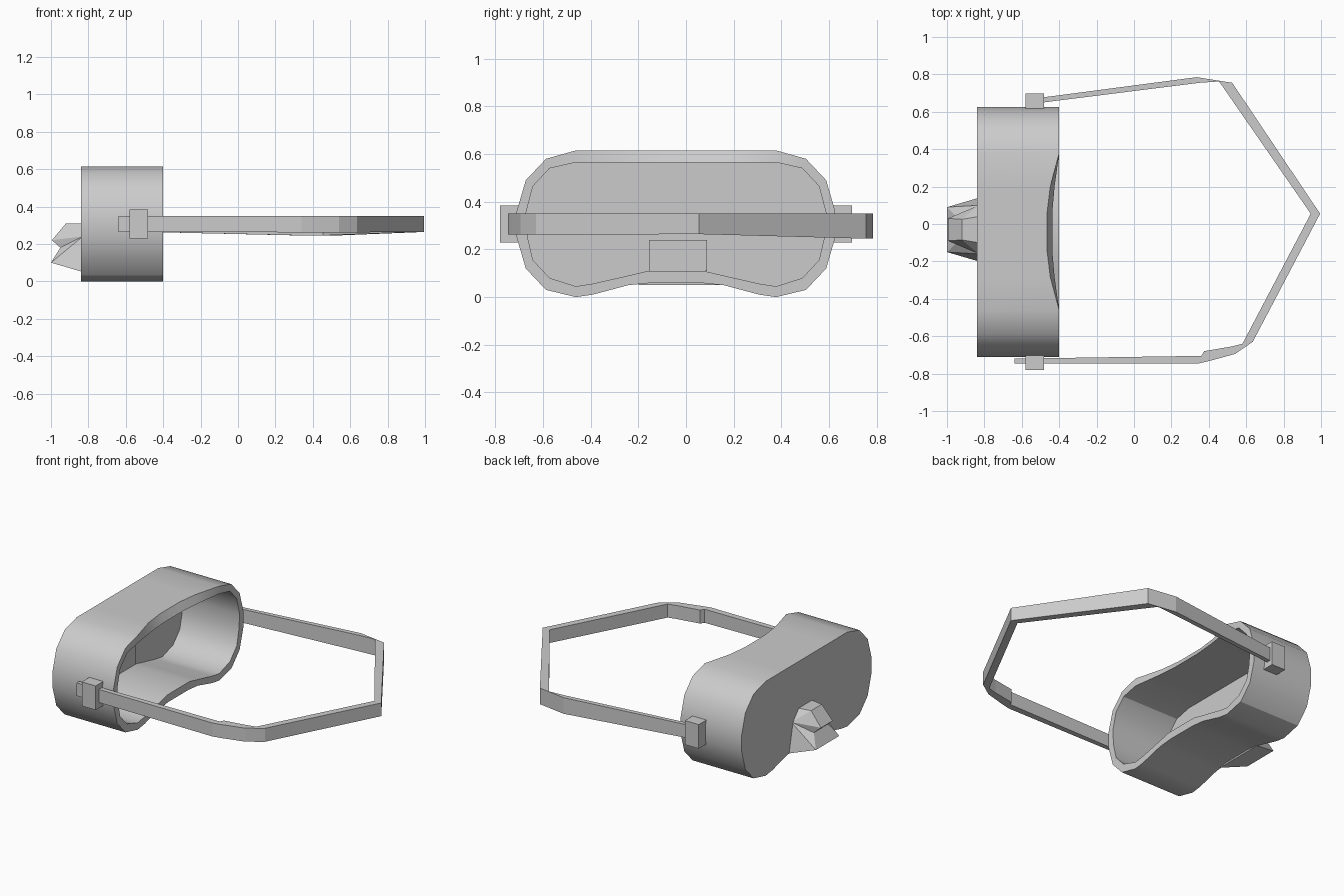
import bpy, bmesh, math
from mathutils import Vector

if "Cube" in bpy.data.objects:
    bpy.data.objects.remove(bpy.data.objects["Cube"])

CY = -0.042  # symmetry plane of the mask


def make(name, verts, faces, smooth=False):
    me = bpy.data.meshes.new(name)
    me.from_pydata(verts, [], faces)
    bm = bmesh.new()
    bm.from_mesh(me)
    bmesh.ops.recalc_face_normals(bm, faces=bm.faces)
    bm.to_mesh(me)
    bm.free()
    ob = bpy.data.objects.new(name, me)
    bpy.context.collection.objects.link(ob)
    if smooth:
        bpy.ops.object.select_all(action='DESELECT')
        ob.select_set(True)
        bpy.context.view_layer.objects.active = ob
        bpy.ops.object.shade_smooth_by_angle(angle=math.radians(32))
    return ob


def box(name, lo, hi):
    v = [(x, y, z) for x in (lo[0], hi[0]) for y in (lo[1], hi[1]) for z in (lo[2], hi[2])]
    f = [(0, 1, 3, 2), (4, 6, 7, 5), (0, 4, 5, 1), (2, 3, 7, 6), (0, 2, 6, 4), (1, 5, 7, 3)]
    return make(name, v, f)


# Mask frame: half profile of (outer y, outer z, inner y, inner z), mirrored
half = [(0, .615, 0, .565), (.1, .615, .1, .565), (.24, .615, .24, .565), (.42, .615, .42, .565),
        (.545, .58, .53, .54), (.63, .49, .60, .465), (.668, .36, .63, .35), (.668, .25, .622, .25),
        (.63, .12, .60, .155), (.545, .03, .53, .08), (.42, 0, .42, .045), (.35, .01, .35, .056),
        (.2, .05, .2, .09), (.1, .06, .115, .11), (0, .06, 0, .11)]
dip = [(-.465, -.437), (-.465, -.437), (-.448, -.425)]  # forehead cutout in the rim
dip += [(-.40, -.40)] * (len(half) - len(dip))
prof = [(p, d, 1) for p, d in zip(half, dip)]
prof += [(p, d, -1) for p, d in list(zip(half, dip))[-2:0:-1]]
n = len(prof)
verts = [(-.84, CY + s * p[0], p[1]) for p, d, s in prof]
verts += [(d[0], CY + s * p[0], p[1]) for p, d, s in prof]
verts += [(d[1], CY + s * p[2], p[3]) for p, d, s in prof]
verts += [(-.81, CY + s * p[2], p[3]) for p, d, s in prof]
faces = [(r * n + i, r * n + (i + 1) % n, (r + 1) * n + (i + 1) % n, (r + 1) * n + i)
         for r in range(3) for i in range(n)]
faces += [tuple(range(n)), tuple(range(3 * n, 4 * n))]
make("mask_frame", verts, faces, True)

# Nose pocket: rows across the nose, mirrored points from top to underside
NY = -0.03
rows = [(-.83, .07, .31), (-.92, .055, .31), (-.995, .06, .22), (-.95, .07, .18),
        (-1.0, .12, .10), (-.83, .17, .05)]
nv = [(x, NY + s * w, z) for s in (1, -1) for x, w, z in rows]
nv += [(-.83, NY + s * .13, .24) for s in (1, -1)]
k = len(rows)
nf = [(i, i + 1, k + i + 1, k + i) for i in range(k - 1)]
for o, c in ((0, 12), (k, 13)):
    nf += [(c, o + i, o + i + 1) for i in range(k - 1)]
nf.append((0, 12, 5, k + 5, 13, k))
make("nose_pocket", nv, nf)
box("nose_pad", (-.83, -.155, .11), (-.80, .088, .24))

# Strap: cross-sections of (outer x, y, inner x, y, bottom z)
sec = [(-.64, -.747, -.64, -.72, .265), (.34, -.747, .36, -.705, .262),
       (.40, -.733, .375, -.68, .262), (.54, -.695, .575, -.645, .262),
       (.635, -.63, .58, -.64, .262), (.995, .055, .945, .055, .264),
       (.525, .755, .455, .762, .245), (.335, .785, .35, .755, .245),
       (-.54, .67, -.54, .643, .265)]
sec[3] = (.54, -.695, .52, -.655, .262)
sv, sf = [], []
for ox, oy, ix, iy, z in sec:
    sv += [(ox, oy, z), (ox, oy, .35), (ix, iy, .35), (ix, iy, z)]
for i in range(len(sec) - 1):
    for j in range(4):
        a, b = 4 * i + j, 4 * i + (j + 1) % 4
        sf.append((a, b, b + 4, a + 4))
m = len(sv)
sf += [(0, 1, 2, 3), (m - 4, m - 3, m - 2, m - 1)]
make("head_strap", sv, sf)

# Strap buckles on both sides
for side, y0, y1 in (("left", .61, .697), ("right", -.78, -.695)):
    box("buckle_" + side, (-.58, y0, .228), (-.48, y1, .385))
